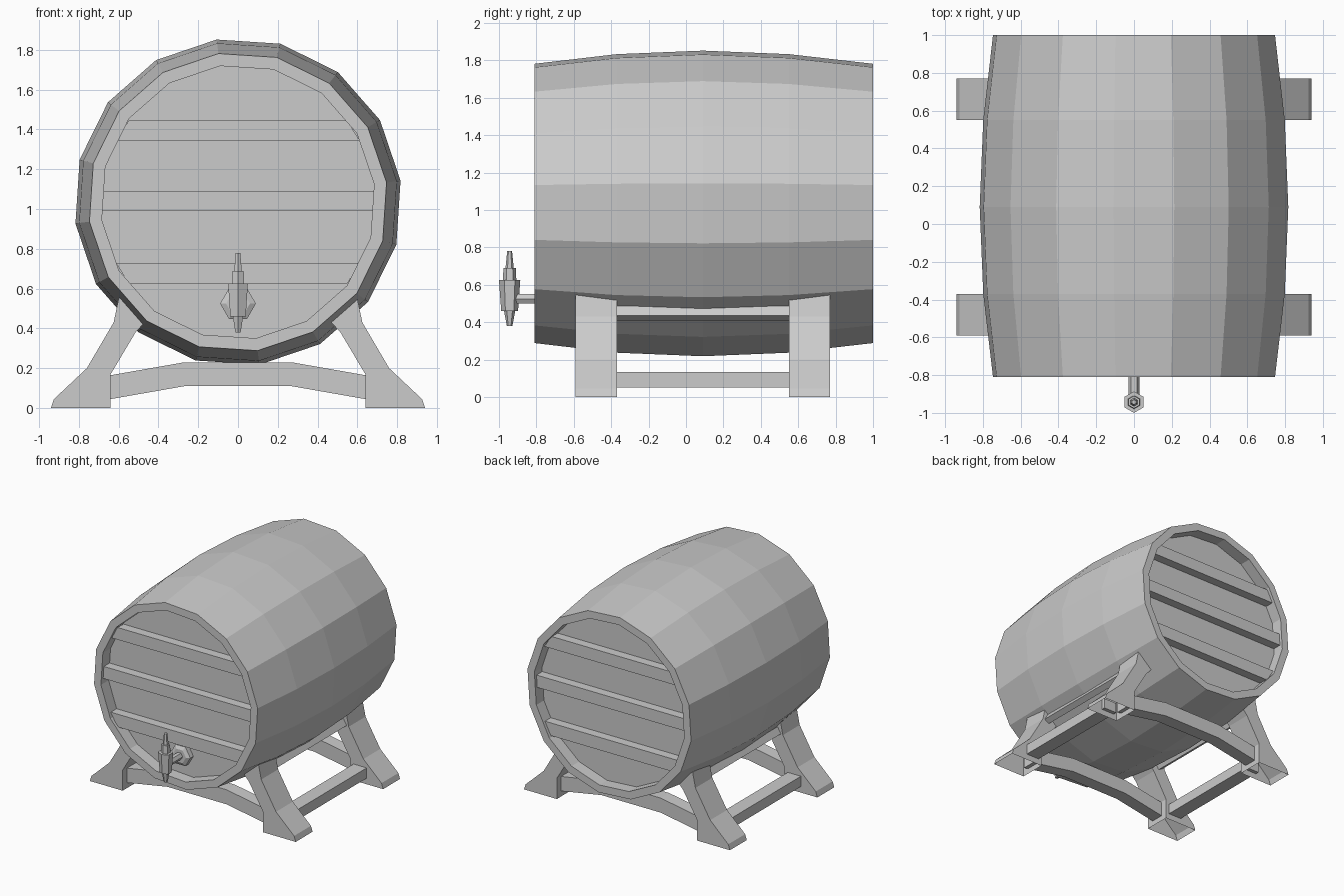
import bpy, bmesh, math
from mathutils import Matrix

if "Cube" in bpy.data.objects:
    bpy.data.objects.remove(bpy.data.objects["Cube"])

CZ = 1.035  # barrel axis height


def finish(name, bm):
    bmesh.ops.recalc_face_normals(bm, faces=bm.faces)
    me = bpy.data.meshes.new(name)
    bm.to_mesh(me)
    bm.free()
    ob = bpy.data.objects.new(name, me)
    bpy.context.collection.objects.link(ob)
    return ob


def lathe(name, profile, n, phase, to_world):
    """Stack n-sided rings of (radius, height), capped at both ends."""
    bm = bmesh.new()
    rings = []
    for r, h in profile:
        ring = []
        for i in range(n):
            a = phase + 2 * math.pi * i / n
            ring.append(bm.verts.new(to_world(r * math.cos(a), r * math.sin(a), h)))
        rings.append(ring)
    for a, b in zip(rings, rings[1:]):
        for i in range(n):
            j = (i + 1) % n
            bm.faces.new((a[i], a[j], b[j], b[i]))
    bm.faces.new(rings[0])
    bm.faces.new(rings[-1])
    return finish(name, bm)


def prism(name, pts, y0, y1, open_bottom=False):
    """Extrude an x-z outline from y0 to y1."""
    bm = bmesh.new()
    front = bm.faces.new([bm.verts.new((x, y0, z)) for x, z in pts])
    ext = bmesh.ops.extrude_face_region(bm, geom=[front], use_keep_orig=True)
    verts = [g for g in ext["geom"] if isinstance(g, bmesh.types.BMVert)]
    bmesh.ops.translate(bm, verts=verts, vec=(0, y1 - y0, 0))
    bmesh.ops.recalc_face_normals(bm, faces=bm.faces)
    if open_bottom:
        low = [f for f in bm.faces if all(v.co.z < 1e-4 for v in f.verts)]
        bmesh.ops.delete(bm, geom=low, context='FACES_ONLY')
    return finish(name, bm)


def box(name, centre, size, tilt=0.0):
    bm = bmesh.new()
    m = Matrix.Translation(centre) @ Matrix.Rotation(tilt, 4, 'Y') @ Matrix.Diagonal((*size, 1))
    bmesh.ops.create_cube(bm, size=1, matrix=m)
    return finish(name, bm)


# Barrel: bulging 16-sided body with a rim and recessed heads
lathe("barrel",
      [(0.69, -0.71), (0.69, -0.81), (0.753, -0.81), (0.805, -0.37), (0.824, 0.09),
       (0.805, 0.55), (0.753, 1.0), (0.69, 1.0), (0.69, 0.90)],
      16, math.radians(7.5), lambda a, b, h: (a, h, CZ + b))

# Raised battens across both heads
for end, y0, y1 in (("front", -0.785, -0.70), ("back", 0.89, 0.975)):
    for z0, z1 in ((0.625, 0.73), (0.99, 1.09), (1.345, 1.445)):
        w0, w1 = (math.sqrt(0.685 ** 2 - (z - CZ) ** 2) for z in (z0, z1))
        prism(end + "_batten", [(-w0, z0), (w0, z0), (w1, z1), (-w1, z1)], y0, y1)

# Tap: flange and pipe along y, then the upright body, spout and handle
lathe("tap_flange", [(0.09, -0.70), (0.09, -0.75), (0.06, -0.765)], 6, 0,
      lambda a, b, h: (a, h, 0.525 + b))
lathe("tap_pipe", [(0.03, -0.72), (0.03, -0.93)], 6, 0,
      lambda a, b, h: (a, h, 0.525 + b))
lathe("tap_body",
      [(0.015, 0.38), (0.03, 0.46), (0.045, 0.46), (0.057, 0.625), (0.036, 0.625),
       (0.033, 0.69), (0.022, 0.69), (0.013, 0.78)],
      6, math.pi / 2, lambda a, b, h: (a, -0.943 + b, h))

# Stand: four splayed legs with hollow feet, and an arched beam per pair
leg = [(0.64, 0), (0.94, 0), (0.925, 0.045), (0.76, 0.2), (0.625, 0.43),
       (0.60, 0.55), (0.585, 0.56), (0.46, 0.44), (0.515, 0.38), (0.64, 0.17)]
beam = [(-0.68, 0.038), (-0.27, 0.11), (0.27, 0.11), (0.68, 0.038),
        (0.68, 0.158), (0.27, 0.23), (-0.27, 0.23), (-0.68, 0.158)]
for end, y0, y1 in (("front", -0.59, -0.37), ("back", 0.55, 0.77)):
    for s in (-1, 1):
        prism(end + "_leg", [(s * x, z) for x, z in leg], y0, y1, True)
    mid = (y0 + y1) / 2
    prism(end + "_cross_beam", beam, mid - 0.055, mid + 0.055)

# Lengthwise rails joining front and back legs
for s in (-1, 1):
    box("lower_rail", (s * 0.73, 0.09, 0.0925), (0.12, 0.98, 0.085))
    box("upper_rail", (s * 0.57, 0.09, 0.4485), (0.05, 0.98, 0.06), -s * math.radians(30))
